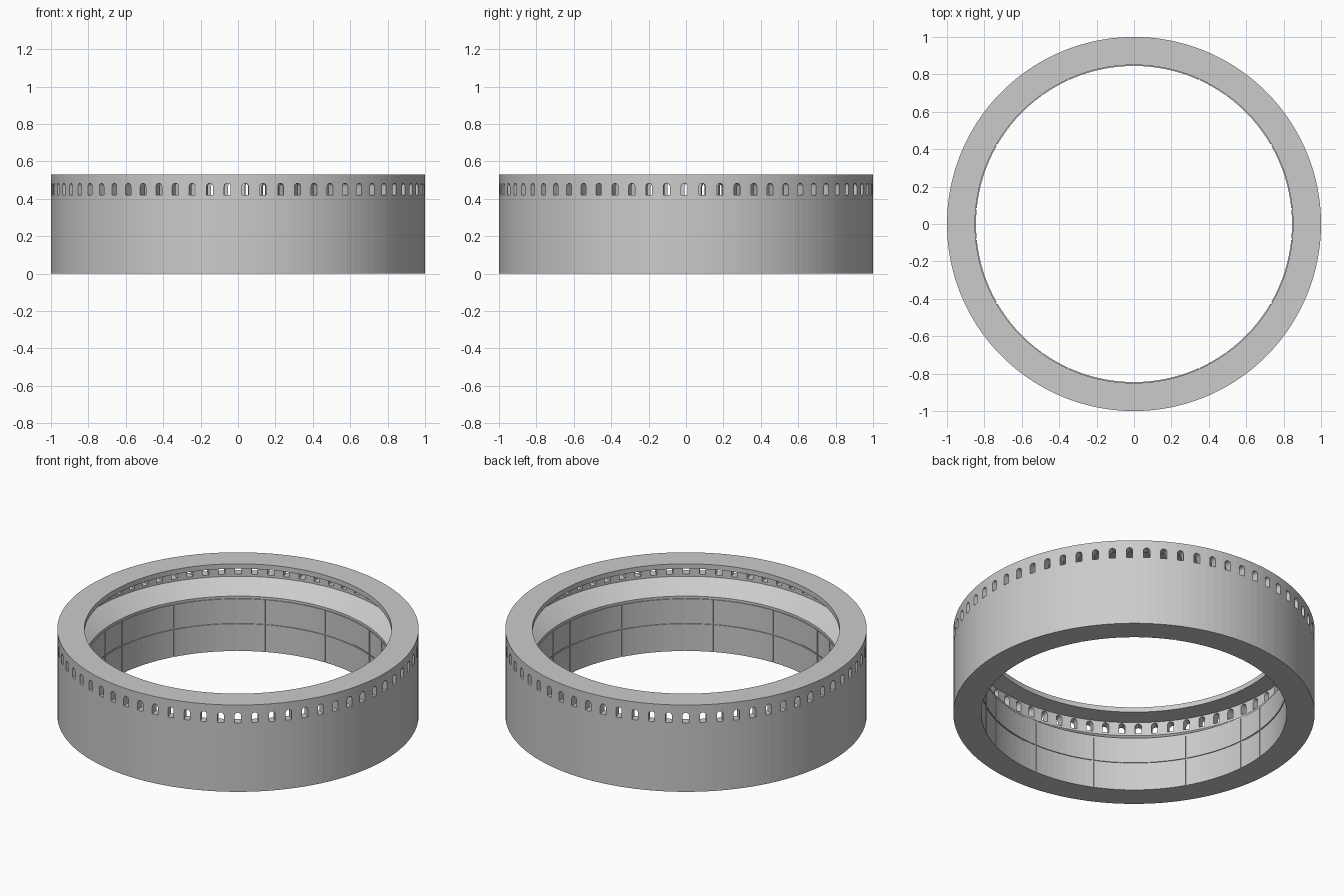
import bpy, bmesh
from math import sin, cos, pi, radians

old = bpy.data.objects.get("Cube")
if old:
    bpy.data.objects.remove(old, do_unlink=True)

stone = bpy.data.materials.new("light grey stone")
stone.use_nodes = True
GREY = (0.6, 0.6, 0.6, 1)
stone.diffuse_color = GREY
stone.node_tree.nodes["Principled BSDF"].inputs["Base Color"].default_value = GREY


def finish(name, bm):
    bmesh.ops.recalc_face_normals(bm, faces=bm.faces)
    mesh = bpy.data.meshes.new(name)
    bm.to_mesh(mesh)
    bm.free()
    mesh.materials.append(stone)
    obj = bpy.data.objects.new(name, mesh)
    bpy.context.collection.objects.link(obj)
    return obj


def sweep(bm, profile, start, end, steps, closed=False):
    """Turn a closed (radius, height) profile about z between two angles."""
    count = steps if closed else steps + 1
    rings = []
    for i in range(count):
        a = start + (end - start) * i / steps
        rings.append([bm.verts.new((r * cos(a), r * sin(a), z)) for r, z in profile])
    n = len(profile)
    for i in range(steps):
        p, q = rings[i], rings[(i + 1) % count]
        for j in range(n):
            k = (j + 1) % n
            bm.faces.new((p[j], q[j], q[k], p[k]))
    if not closed:
        bm.faces.new(rings[0])
        bm.faces.new(rings[-1])


# Ring wall with a gallery recess behind the windows and a sloping sill
bm = bmesh.new()
wall_profile = [(1, 0), (1, .53), (.85, .53), (.85, .5), (.95, .49),
                (.95, .407), (.85, .333), (.85, 0)]
sweep(bm, wall_profile, 0, 2 * pi, 132, closed=True)
ring_wall = finish("ring_wall", bm)

# Arched window cutters around the gallery
WINDOWS, HALF, SILL, SPRING = 66, .0175, .421, .466
outline = [(-HALF, SILL), (HALF, SILL)]
outline += [(HALF * cos(pi * i / 8), SPRING + HALF * sin(pi * i / 8)) for i in range(9)]
bm = bmesh.new()
for w in range(WINDOWS):
    a = 2 * pi * w / WINDOWS - .009
    loops = [[bm.verts.new((r * cos(a) - t * sin(a), r * sin(a) + t * cos(a), z))
              for t, z in outline] for r in (.9, 1.05)]
    bm.faces.new(loops[0])
    bm.faces.new(loops[1])
    for j in range(len(outline)):
        k = (j + 1) % len(outline)
        bm.faces.new((loops[0][j], loops[0][k], loops[1][k], loops[1][j]))
cutter = finish("window_cutter", bm)

cut = ring_wall.modifiers.new("windows", "BOOLEAN")
cut.operation = "DIFFERENCE"
cut.solver = "EXACT"
cut.object = cutter
bpy.context.view_layer.objects.active = ring_wall
bpy.ops.object.modifier_apply(modifier=cut.name)
bpy.data.objects.remove(cutter, do_unlink=True)

# Thin lining panels inside, two rows with narrow joints
joints = sorted(60 * k + d for k in range(6) for d in (-5.5, 5.5, 30))
for name, low, high in (("lower_panels", 0, .166), ("upper_panels", .174, .318)):
    bm = bmesh.new()
    profile = [(.845, low), (.853, low), (.853, high), (.845, high)]
    for i, a in enumerate(joints):
        b = joints[i + 1] if i + 1 < len(joints) else joints[0] + 360
        sweep(bm, profile, radians(a + .25), radians(b - .25), max(4, round((b - a) / 2.7)))
    finish(name, bm)
